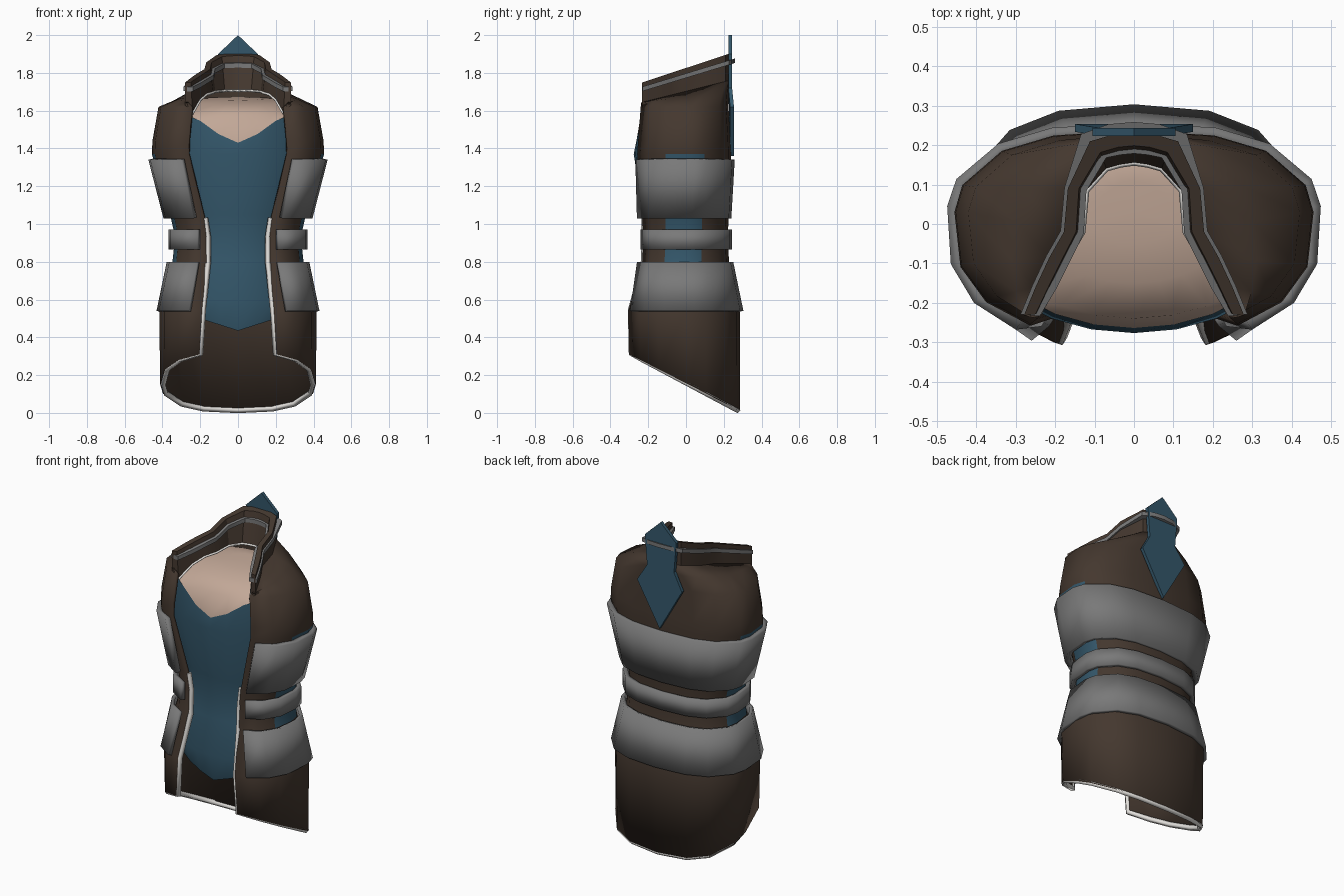
import bpy, bmesh, math

if "Cube" in bpy.data.objects:
    bpy.data.objects.remove(bpy.data.objects["Cube"])


def material(name, rgb):
    m = bpy.data.materials.new(name)
    m.diffuse_color = (*rgb, 1)
    m.use_nodes = True
    m.node_tree.nodes["Principled BSDF"].inputs["Base Color"].default_value = m.diffuse_color
    return m


BROWN = material("dark brown leather", (0.058, 0.039, 0.028))
BLUE = material("slate blue cloth", (0.034, 0.095, 0.145))
GREY = material("grey metal", (0.19, 0.19, 0.19))
SKIN = material("skin", (0.54, 0.39, 0.31))
WHITE = material("off white trim", (0.76, 0.74, 0.71))


def finish(name, bm, mats, thick=0.0, angle=30):
    me = bpy.data.meshes.new(name)
    bm.to_mesh(me)
    bm.free()
    ob = bpy.data.objects.new(name, me)
    bpy.context.collection.objects.link(ob)
    for m in mats:
        me.materials.append(m)
    if thick:
        s = ob.modifiers.new("thickness", 'SOLIDIFY')
        s.thickness = thick
        s.offset = -1
    bpy.ops.object.select_all(action='DESELECT')
    ob.select_set(True)
    bpy.context.view_layer.objects.active = ob
    bpy.ops.object.shade_smooth_by_angle(angle=math.radians(angle))
    return ob


def loft(name, rows, *mats, thick=0.0, weld=False, cap=False, angle=30, second=None):
    """Skin a list of equally long point rows; second(row, column) picks the second colour."""
    bm = bmesh.new()
    vs = [[bm.verts.new(p) for p in r] for r in rows]
    for i, (lo, hi) in enumerate(zip(vs, vs[1:])):
        for j in range(len(lo) - 1):
            f = bm.faces.new((lo[j], lo[j + 1], hi[j + 1], hi[j]))
            if second and second(i, j):
                f.material_index = 1
    if weld:
        bmesh.ops.remove_doubles(bm, verts=bm.verts, dist=1e-5)
    if cap:
        bmesh.ops.holes_fill(bm, edges=bm.edges, sides=0)
        bmesh.ops.recalc_face_normals(bm, faces=bm.faces)
    return finish(name, bm, mats, thick, angle)


def section(z, a, yf, yb, angles, power):
    """Part of a rounded oval; z is a number or a rule of (x, y)."""
    pts = []
    for t in angles:
        c, s = math.cos(t), math.sin(t)
        x = math.copysign(abs(c) ** (2 / power), c) * a
        y = abs(s) ** (2 / power) * (yb if s > 0 else yf)
        pts.append((x, y, z(x, y) if callable(z) else z))
    return pts


def wrap(z, a, yf, yb, xf):
    """Open section leaving a front gap of half width xf; 15 points."""
    t0 = -math.acos((xf / a) ** 1.25)
    ts = [t0 + (math.pi - 2 * t0) * i / 14 for i in range(15)]
    ts[4] -= .11
    ts[10] += .11
    return section(z, a, yf, yb, ts, 2.5)


def oval(z, a, yf, yb):
    return section(z, a, yf, yb, [2 * math.pi * i / 24 for i in range(25)], 2)


def mirror_path(half):
    return half + [(-p[0], *p[1:]) for p in half[-2::-1]]


def lift(path, f):
    return [(p[0], p[1], f(p[1])) for p in path]


def tube(name, pts, radius, mat):
    cu = bpy.data.curves.new(name, 'CURVE')
    cu.dimensions = '3D'
    cu.bevel_depth = radius
    cu.bevel_resolution = 0
    cu.use_fill_caps = True
    sp = cu.splines.new('POLY')
    sp.points.add(len(pts) - 1)
    for q, p in zip(sp.points, pts):
        q.co = (*p, 1)
    cu.materials.append(mat)
    ob = bpy.data.objects.new(name, cu)
    bpy.context.collection.objects.link(ob)
    bpy.ops.object.select_all(action='DESELECT')
    ob.select_set(True)
    bpy.context.view_layer.objects.active = ob
    bpy.ops.object.convert(target='MESH')


# Collar outlines, front end to centre back
neck = mirror_path([(.24, -.225, 1.585), (.2, -.15, 1.655), (.165, -.08, 1.685), (.13, -.02, 1.695),
                    (.12, .085, 1.70), (.07, .14, 1.705), (.035, .15, 1.705), (0, .155, 1.705)])
inner = mirror_path([(.25, -.229), (.215, -.155), (.18, -.085), (.147, -.02),
                     (.14, .09), (.085, .182), (.04, .195), (0, .199)])
outer = mirror_path([(.28, -.233), (.25, -.16), (.215, -.085), (.178, -.02),
                     (.168, .09), (.112, .21), (.06, .225), (0, .23)])

# Long coat, open at the front, hem falling to the back, blue inlays down both sides
shoulder = wrap(1.62, .422, -.27, .225, .245)
base = lift(outer, lambda y: 1.645 + (y + .23) * .25)
yoke = [((p[0] + q[0]) / 2, (p[1] + q[1]) / 2, (p[2] + q[2]) / 2 + .012)
        for p, q in zip(shoulder, base)]
coat = [wrap(lambda x, y: .31 - (y + .3) * .51, .412, -.324, .285, .205),
        wrap(.54, .417, -.324, .285, .192),
        wrap(.79, .348, -.25, .228, .165),
        wrap(.93, .333, -.245, .222, .165),
        wrap(1.03, .355, -.25, .225, .18),
        wrap(1.37, .457, -.29, .238, .263),
        wrap(1.44, .454, -.285, .236, .262),
        shoulder, yoke, base]
loft("coat", coat, BROWN, BLUE, thick=.016, angle=65,
     second=lambda i, j: i in (2, 3, 4) and j in (2, 3, 10, 11))

# Standing collar and its metal binding
top = lambda y: 1.75 + (y + .23) * .33
loft("collar", [neck, lift(outer, lambda y: 1.63 + (y + .23) * .25),
                lift(outer, top), lift(inner, top), neck], BROWN, weld=True, cap=True)


def shift(path, dist):
    out = []
    for i, p in enumerate(path):
        q, r = path[max(i - 1, 0)], path[min(i + 1, len(path) - 1)]
        tx, ty = r[0] - q[0], r[1] - q[1]
        k = dist(p) / math.hypot(tx, ty)
        out.append((p[0] + ty * k, p[1] - tx * k))
    return out


bind_in = shift(inner, lambda p: -.02 if p[1] > -.2 else -.012)
bind_out = shift(outer, lambda p: .029 if abs(p[0]) < .12 else .009)
low = lambda y: 1.70 + (y + .24) * .305
high = lambda y: low(y) + .024
loft("collar_binding", [lift(bind_in, low), lift(bind_out, low), lift(bind_out, high),
                        lift(bind_in, high), lift(bind_in, low)], GREY, weld=True, cap=True)

# Metal bands around the torso
for name, lo, hi, thick in (
        ("chest_band", (1.03, .396, -.295, .24, .235), (1.34, .477, -.312, .258, .30), .03),
        ("waist_band", (.865, .370, -.272, .244, .215), (.97, .370, -.272, .244, .215), .025),
        ("hip_band", (.54, .433, -.338, .304, .26), (.80, .378, -.29, .25, .215), .02)):
    loft(name, [wrap(*lo), wrap(*hi)], GREY, thick=thick, angle=40)

# Blue tunic with pointed hem and scooped neckline
neckline = oval(lambda x, y: 1.43 + .15 * min(1, abs(x) / .24) ** 1.4, .40, -.264, .20)
loft("tunic", [[(0, 0, .52)] * 25,
               oval(lambda x, y: .435 + .32 * abs(x), .36, -.235, .22),
               oval(.60, .385, -.27, .25), oval(.80, .315, -.22, .20),
               oval(.95, .305, -.22, .20), oval(1.05, .33, -.225, .20),
               oval(1.37, .42, -.277, .21), neckline], BLUE, weld=True, angle=50)

# Bare chest inside the collar
loft("chest", [neckline,
               oval(lambda x, y: 1.575 + (y + .235) * .2, .37, -.24, .19),
               oval(lambda x, y: 1.63 + (y + .15) * .14, .24, -.15, .165),
               oval(lambda x, y: 1.66 + y * .1, .10, -.05, .11),
               [(0, .03, 1.665)] * 25], SKIN, weld=True, angle=80)

# Pale edging at the neck, the front edges and inside the hem
tube("neck_edging", neck, .007, WHITE)
edge = [r[0] for r in coat[4:0:-1]] + coat[0] + [r[-1] for r in coat[1:5]]
tube("hem_edging", [(x * .965, y * .96, z + .003) for x, y, z in edge], .016, WHITE)

# Pointed blue tab at the back of the neck, its lower half standing further out
half = [(0, 2.0), (.105, 1.9), (.09, 1.72), (.15, 1.62), (0, 1.36)]
outline = half + [(-x, z) for x, z in half[-2:0:-1]]
bm = bmesh.new()
face = bm.faces.new([bm.verts.new((x, .224 if z > 1.7 else .234, z)) for x, z in outline])
ext = bmesh.ops.extrude_face_region(bm, geom=[face])
bmesh.ops.translate(bm, vec=(0, .02, 0),
                    verts=[v for v in ext["geom"] if isinstance(v, bmesh.types.BMVert)])
bmesh.ops.recalc_face_normals(bm, faces=bm.faces)
finish("back_tab", bm, [BLUE])
